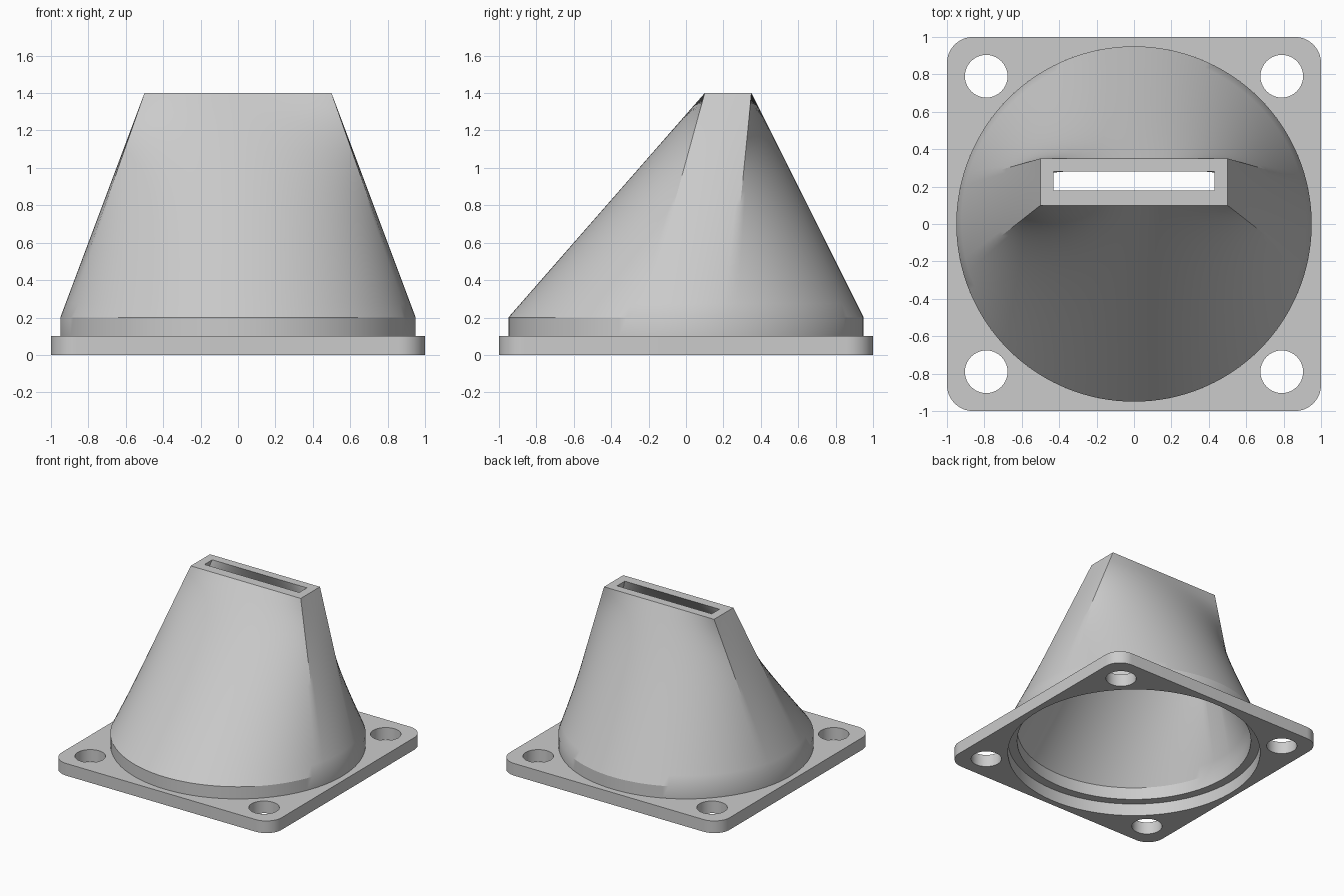
import bpy
import bmesh
from math import atan2, cos, sin, pi, radians

cube = bpy.data.objects.get("Cube")
if cube:
    bpy.data.objects.remove(cube, do_unlink=True)

grey = bpy.data.materials.new("plain grey")
grey.use_nodes = True
grey.diffuse_color = (0.6, 0.6, 0.6, 1)
grey.node_tree.nodes["Principled BSDF"].inputs["Base Color"].default_value = (0.6, 0.6, 0.6, 1)

FLANGE_TOP, COLLAR_TOP, NOZZLE_TOP = 0.1, 0.2, 1.4
OUTER, INNER = 0.95, 0.88
LONG, SHORT, STEPS = 56, 14, 16


def finish(obj):
    bpy.ops.object.select_all(action='DESELECT')
    obj.select_set(True)
    bpy.context.view_layer.objects.active = obj
    bpy.ops.object.shade_smooth_by_angle(angle=radians(25))


def arc(cx, cy, r, start, end, n):
    return [(cx + r * cos(start + (end - start) * i / n),
             cy + r * sin(start + (end - start) * i / n)) for i in range(n)]


# Matching circle and slot outlines, paired corner to corner
def outlines(radius, half_x, y0, y1):
    a = atan2((y1 - y0) / 2, half_x)
    corners = [(half_x, y0), (half_x, y1), (-half_x, y1), (-half_x, y0)]
    angles = [-a, a, pi - a, pi + a, 2 * pi - a]
    circle, slot = [], []
    for k, n in enumerate((SHORT, LONG, SHORT, LONG)):
        p, q = corners[k], corners[(k + 1) % 4]
        circle += arc(0, 0, radius, angles[k], angles[k + 1], n)
        slot += [(p[0] + (q[0] - p[0]) * i / n, p[1] + (q[1] - p[1]) * i / n)
                 for i in range(n)]
    return circle, slot


# Collar ring followed by straight rulings up to the slot
def wall(radius, half_x, y0, y1):
    circle, slot = outlines(radius, half_x, y0, y1)
    rings = [[(x, y, FLANGE_TOP) for x, y in circle]]
    for s in range(STEPS + 1):
        t = s / STEPS
        z = COLLAR_TOP + (NOZZLE_TOP - COLLAR_TOP) * t
        rings.append([(c[0] + (r[0] - c[0]) * t, c[1] + (r[1] - c[1]) * t, z)
                      for c, r in zip(circle, slot)])
    return rings


# Hollow duct: outer wall up, rim, inner wall down, ledge
rings = wall(OUTER, 0.5, 0.1, 0.35) + wall(INNER, 0.43, 0.18, 0.28)[::-1]
bm = bmesh.new()
loops = [[bm.verts.new(p) for p in ring] for ring in rings]
for k, low in enumerate(loops):
    high = loops[(k + 1) % len(loops)]
    for i in range(len(low)):
        j = (i + 1) % len(low)
        bm.faces.new((low[i], low[j], high[j], high[i]))
bmesh.ops.recalc_face_normals(bm, faces=bm.faces)
mesh = bpy.data.meshes.new("duct")
bm.to_mesh(mesh)
bm.free()
mesh.materials.append(grey)
duct = bpy.data.objects.new("duct", mesh)
bpy.context.collection.objects.link(duct)
finish(duct)

# Mounting flange: rounded square with a wide opening and four bolt holes
corner = 0.14
edge = 1 - corner
outline = []
for k, (sx, sy) in enumerate(((1, 1), (-1, 1), (-1, -1), (1, -1))):
    outline += arc(sx * edge, sy * edge, corner, k * pi / 2, (k + 1) * pi / 2, 12)
    end = (k + 1) * pi / 2
    outline.append((sx * edge + corner * cos(end), sy * edge + corner * sin(end)))
shapes = [outline, arc(0, 0, OUTER, 0, 2 * pi, 128)]
shapes += [arc(sx * 0.79, sy * 0.79, 0.114, 0, 2 * pi, 40)
           for sx in (-1, 1) for sy in (-1, 1)]

curve = bpy.data.curves.new("mounting_flange", 'CURVE')
curve.dimensions = '2D'
curve.fill_mode = 'BOTH'
curve.extrude = FLANGE_TOP / 2
for pts in shapes:
    spline = curve.splines.new('POLY')
    spline.points.add(len(pts) - 1)
    for point, (x, y) in zip(spline.points, pts):
        point.co = (x, y, 0, 1)
    spline.use_cyclic_u = True
curve.materials.append(grey)
flange = bpy.data.objects.new("mounting_flange", curve)
flange.location.z = FLANGE_TOP / 2
bpy.context.collection.objects.link(flange)
bpy.ops.object.select_all(action='DESELECT')
flange.select_set(True)
bpy.context.view_layer.objects.active = flange
bpy.ops.object.convert(target='MESH')
flange = bpy.context.object

# Weld the caps to the sides so the edges shade cleanly
bm = bmesh.new()
bm.from_mesh(flange.data)
bmesh.ops.remove_doubles(bm, verts=bm.verts, dist=0.0001)
bmesh.ops.recalc_face_normals(bm, faces=bm.faces)
bm.to_mesh(flange.data)
bm.free()
finish(flange)
